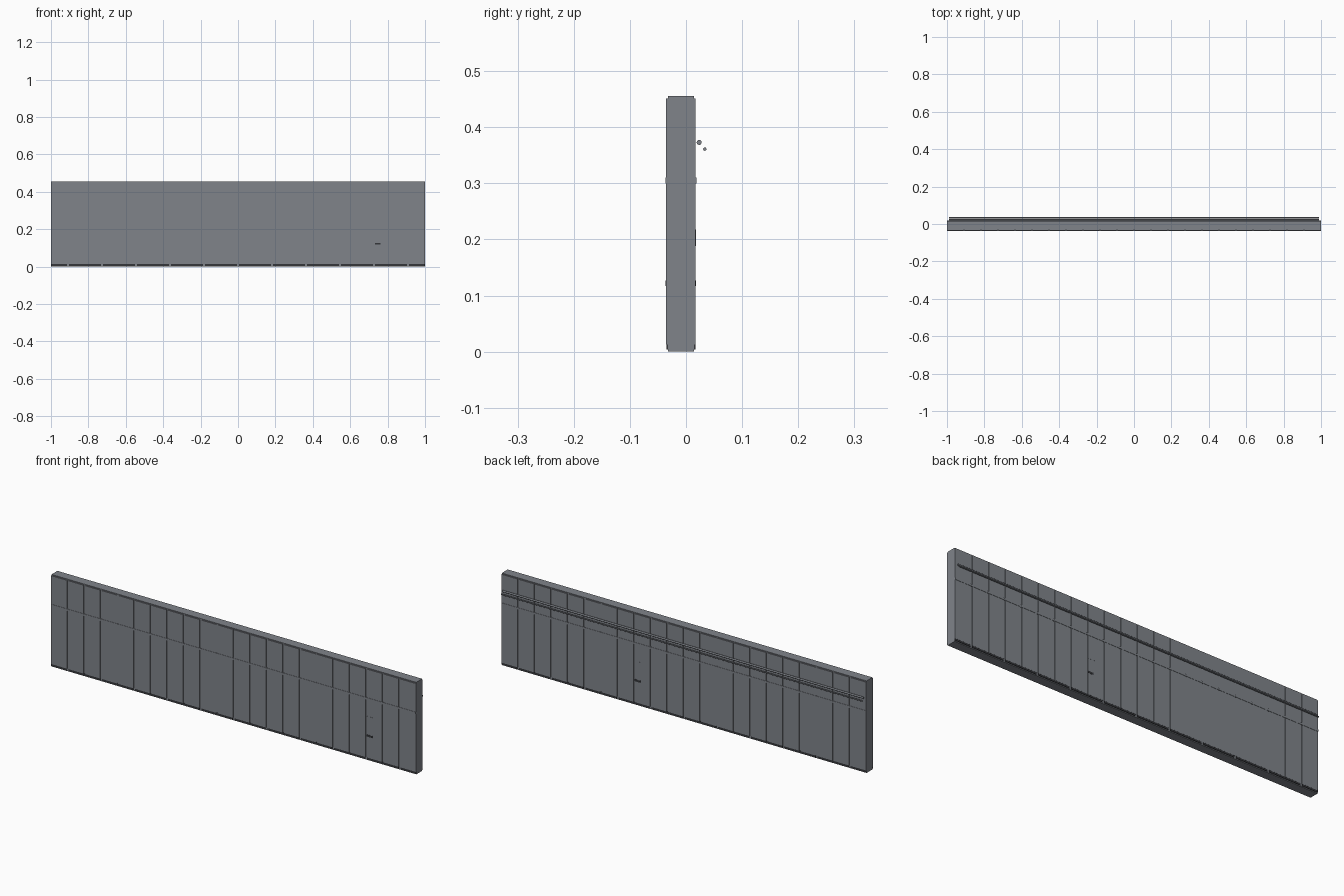
import bpy, bmesh, math
from mathutils import Matrix

if "Cube" in bpy.data.objects:
    bpy.data.objects.remove(bpy.data.objects["Cube"])


def material(name, rgb):
    m = bpy.data.materials.new(name)
    m.diffuse_color = (*rgb, 1)
    m.use_nodes = True
    m.node_tree.nodes["Principled BSDF"].inputs["Base Color"].default_value = m.diffuse_color
    return m


STEEL = material("steel_grey", (0.215, 0.23, 0.255))
DARK = material("dark_trim", (0.035, 0.037, 0.042))

YC = -0.009          # middle of the wall thickness
CORE = 0.023         # half thickness of the core
BAYS = 22
PITCH = 2 / BAYS
GAP = 0.007


def build(name, mat, boxes):
    """One object from a list of (x0, x1, y0, y1, z0, z1) boxes."""
    bm = bmesh.new()
    for x0, x1, y0, y1, z0, z1 in boxes:
        mx = Matrix.Translation(((x0 + x1) / 2, (y0 + y1) / 2, (z0 + z1) / 2))
        mx = mx @ Matrix.Diagonal((x1 - x0, y1 - y0, z1 - z0, 1))
        bmesh.ops.create_cube(bm, size=1, matrix=mx)
    me = bpy.data.meshes.new(name)
    bm.to_mesh(me)
    bm.free()
    me.materials.append(mat)
    ob = bpy.data.objects.new(name, me)
    bpy.context.collection.objects.link(ob)
    return ob


def on_face(side, x0, x1, out, z0, z1):
    """Box standing proud of the core; side -1 is front, +1 is back (turned 180 degrees)."""
    if side > 0:
        x0, x1 = -x1, -x0
    ya, yb = YC + side * (CORE - 0.002), YC + side * (CORE + out)
    return (x0, x1, min(ya, yb), max(ya, yb), z0, z1)


# Solid wall core
build("wall_core", STEEL, [(-1, 1, YC - CORE, YC + CORE, 0, 0.456)])

for side, label, latch_x in ((-1, "front", -1 + 19 * PITCH), (1, "back", -1 + 8 * PITCH)):
    # Cladding panels separated by narrow seams
    panels = []
    for i in range(BAYS):
        a = -1 + i * PITCH + (GAP / 2 if i else 0)
        b = -1 + (i + 1) * PITCH - (GAP / 2 if i < BAYS - 1 else 0)
        panels.append(on_face(side, a, b, 0.0032, 0.013, 0.451))
    build(label + "_cladding_panels", STEEL, panels)

    # Horizontal waist band
    build(label + "_waist_band", STEEL, [on_face(side, -1, 1, 0.0045, 0.300, 0.310)])

    # Dark skirting strips, broken at every second seam
    cuts = [-1] + [-1 + (2 * k + 1) * PITCH for k in range(BAYS // 2)] + [1]
    build(label + "_skirting_strips", DARK,
          [on_face(side, a + (0.005 if a > -1 else 0), b - (0.005 if b < 1 else 0),
                   0.0028, 0.004, 0.0135) for a, b in zip(cuts, cuts[1:])])

    # Small access plate and the dark latch below it
    build(label + "_access_plate", STEEL,
          [on_face(side, latch_x + 0.004, latch_x + 0.046, 0.0038, 0.188, 0.218)])
    build(label + "_latch", DARK,
          [on_face(side, latch_x + 0.004, latch_x + 0.034, 0.0042, 0.117, 0.127)])

# Two pipes running along the back
for name, y, z, r in (("upper_pipe", 0.0235, 0.373, 0.0045), ("lower_pipe", 0.0335, 0.361, 0.003)):
    bpy.ops.mesh.primitive_cylinder_add(vertices=16, radius=r, depth=1.98,
                                        location=(0, y, z), rotation=(0, math.pi / 2, 0))
    pipe = bpy.context.object
    pipe.name = name
    pipe.data.materials.append(STEEL)
    bpy.ops.object.shade_smooth_by_angle()
